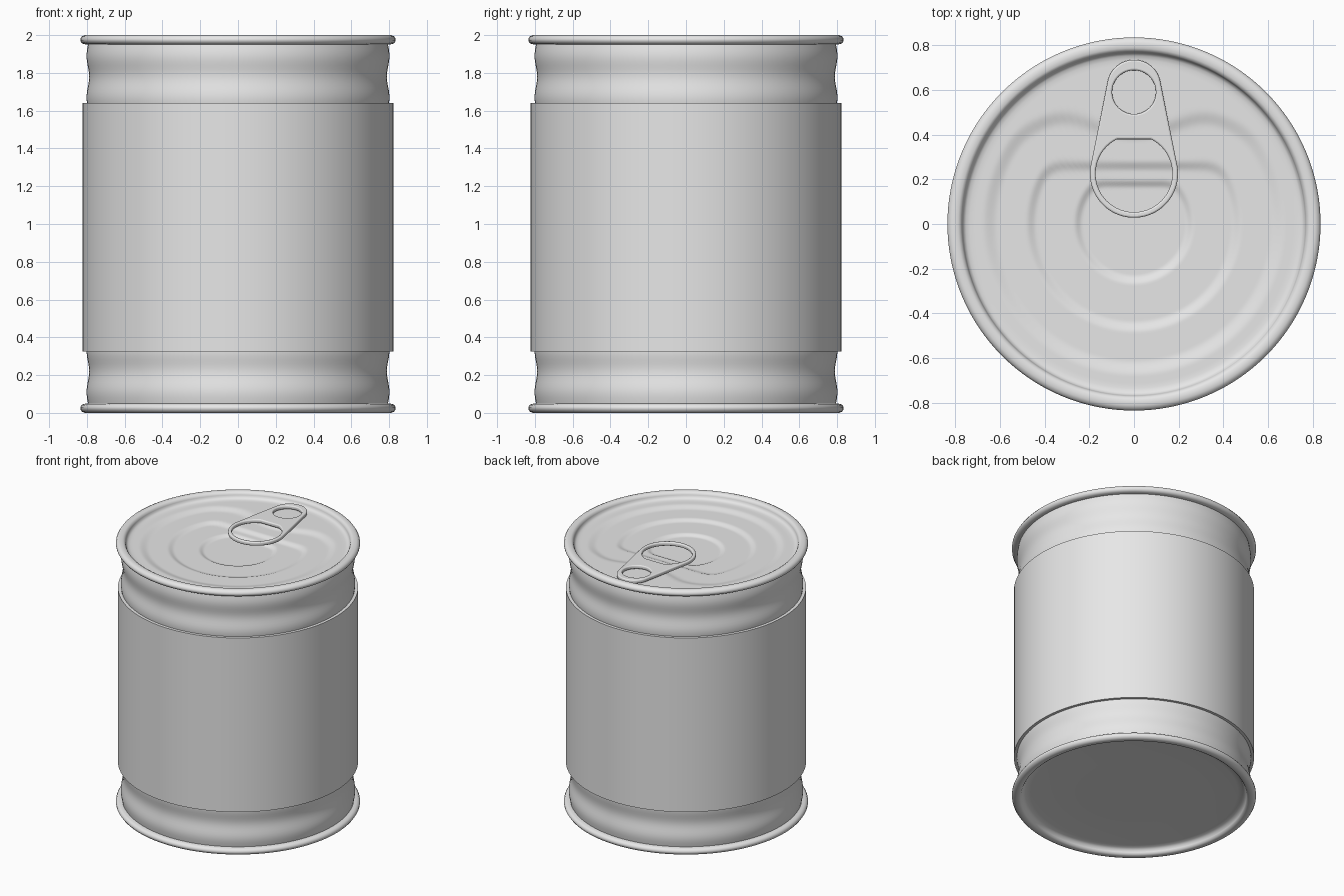
import bpy, bmesh, math

if "Cube" in bpy.data.objects:
    bpy.data.objects.remove(bpy.data.objects["Cube"])

N = 128
grey = bpy.data.materials.new("light_grey")
grey.diffuse_color = (0.8, 0.8, 0.8, 1)
grey.use_nodes = True
grey.node_tree.nodes["Principled BSDF"].inputs["Base Color"].default_value = grey.diffuse_color


def finish(name, bm, angle=40):
    bmesh.ops.remove_doubles(bm, verts=bm.verts, dist=1e-5)
    bmesh.ops.recalc_face_normals(bm, faces=bm.faces)
    me = bpy.data.meshes.new(name)
    bm.to_mesh(me)
    bm.free()
    ob = bpy.data.objects.new(name, me)
    bpy.context.collection.objects.link(ob)
    me.materials.append(grey)
    smooth(ob, angle)
    return ob


def smooth(ob, angle):
    bpy.ops.object.select_all(action='DESELECT')
    ob.select_set(True)
    bpy.context.view_layer.objects.active = ob
    bpy.ops.object.shade_smooth_by_angle(angle=math.radians(angle))


def lathe(name, profile, closed=False, height=None, angle=40):
    """Spin (radius, z) points round z; height(x, y) can add relief."""
    bm = bmesh.new()
    rings = []
    for r, z in profile:
        ring = []
        for i in range(N):
            a = 2 * math.pi * i / N
            x, y = r * math.cos(a), r * math.sin(a)
            ring.append(bm.verts.new((x, y, z + (height(x, y) if height else 0))))
        rings.append(ring)
    pairs = list(zip(rings, rings[1:]))
    if closed:
        pairs.append((rings[-1], rings[0]))
    for a, b in pairs:
        for i in range(N):
            j = (i + 1) % N
            bm.faces.new((a[i], a[j], b[j], b[i]))
    return finish(name, bm, angle)


# Body wall with shallow ripples near both ends
def wall(z):
    d = min(z, 2 - z)
    return 0.795 + 0.007 * math.cos(2 * math.pi * (d - 0.11) / 0.22)

lathe("can_body", [(wall(0.04 + 1.92 * i / 96), 0.04 + 1.92 * i / 96) for i in range(97)])

# Label sleeve
lathe("label", [(0.79, 0.325), (0.822, 0.325), (0.822, 1.64), (0.79, 1.64)])

# Rolled rims, mirrored top and bottom
rim = [(0.765, 0.05), (0.768, 0.02), (0.775, 0.007), (0.787, 0.0), (0.812, 0.0),
       (0.827, 0.007), (0.835, 0.02), (0.835, 0.03), (0.828, 0.042), (0.815, 0.048), (0.79, 0.05)]
lathe("bottom_rim", rim, True, angle=60)
lathe("top_rim", [(r, 2 - z) for r, z in rim], True, angle=60)

# Base plate, with a fillet up to the rim
lathe("base_plate", [(0.768, 0.02), (0.762, 0.034), (0.745, 0.044), (0.71, 0.048), (0.4, 0.048), (0, 0.048)])


# Lid with three stepped panels pressed into it
def smax(a, b, k):
    h = max(k - abs(a - b), 0) / k
    return max(a, b) + h * h * k / 4


def step(d, w):
    t = min(max(0.5 - d / w, 0), 1)
    return t * t * (3 - 2 * t)


def relief(x, y):
    r = math.hypot(x, y)
    top = 0.44 - 0.04 * math.cos(math.pi * min(abs(x) / 0.36, 1.2))
    return -(0.014 * step(smax(r - 0.645, y - top, 0.12), 0.07)
             + 0.014 * step(smax(r - 0.46, y - 0.26, 0.06), 0.05)
             + 0.014 * step(smax(r - 0.25, y - 0.18, 0.03), 0.04))

lid = [(0.768, 1.98), (0.764, 1.966), (0.752, 1.957), (0.735, 1.954)]
lid += [(0.72 * (1 - i / 80), 1.953) for i in range(81)]
lathe("lid", lid, height=relief)


# Ring pull: tapered outline with finger hole and small round hole
def circle(cx, cy, r, a0, a1, n):
    return [(cx + r * math.cos(a0 + (a1 - a0) * i / n),
             cy + r * math.sin(a0 + (a1 - a0) * i / n)) for i in range(n + 1)]

B = 0.008
c1, r1, c2, r2 = 0.225, 0.197 - B, 0.615, 0.12 - B
t = math.asin((r1 - r2) / (c2 - c1))
outline = circle(0, c2, r2, t, math.pi - t, 32) + circle(0, c1, r1, math.pi - t, 2 * math.pi + t, 48)
s = math.asin(0.155 / 0.172)
finger = circle(0, c1, 0.172 + B, math.pi - s, 2 * math.pi + s, 48)
small = circle(0, 0.59, 0.098 + B, 0, 2 * math.pi * 39 / 40, 39)

cu = bpy.data.curves.new("ring_pull", 'CURVE')
cu.dimensions = '2D'
cu.fill_mode = 'BOTH'
cu.extrude = 0.006
cu.bevel_depth = B
cu.bevel_resolution = 2
for pts in (outline, finger[::-1], small[::-1]):
    sp = cu.splines.new('POLY')
    sp.points.add(len(pts) - 1)
    for p, (x, y) in zip(sp.points, pts):
        p.co = (x, y, 0, 1)
    sp.use_cyclic_u = True
cu.materials.append(grey)
tab = bpy.data.objects.new("ring_pull", cu)
tab.location.z = 1.971
bpy.context.collection.objects.link(tab)
bpy.ops.object.select_all(action='DESELECT')
tab.select_set(True)
bpy.context.view_layer.objects.active = tab
bpy.ops.object.convert(target='MESH')
smooth(bpy.context.view_layer.objects.active, 40)
